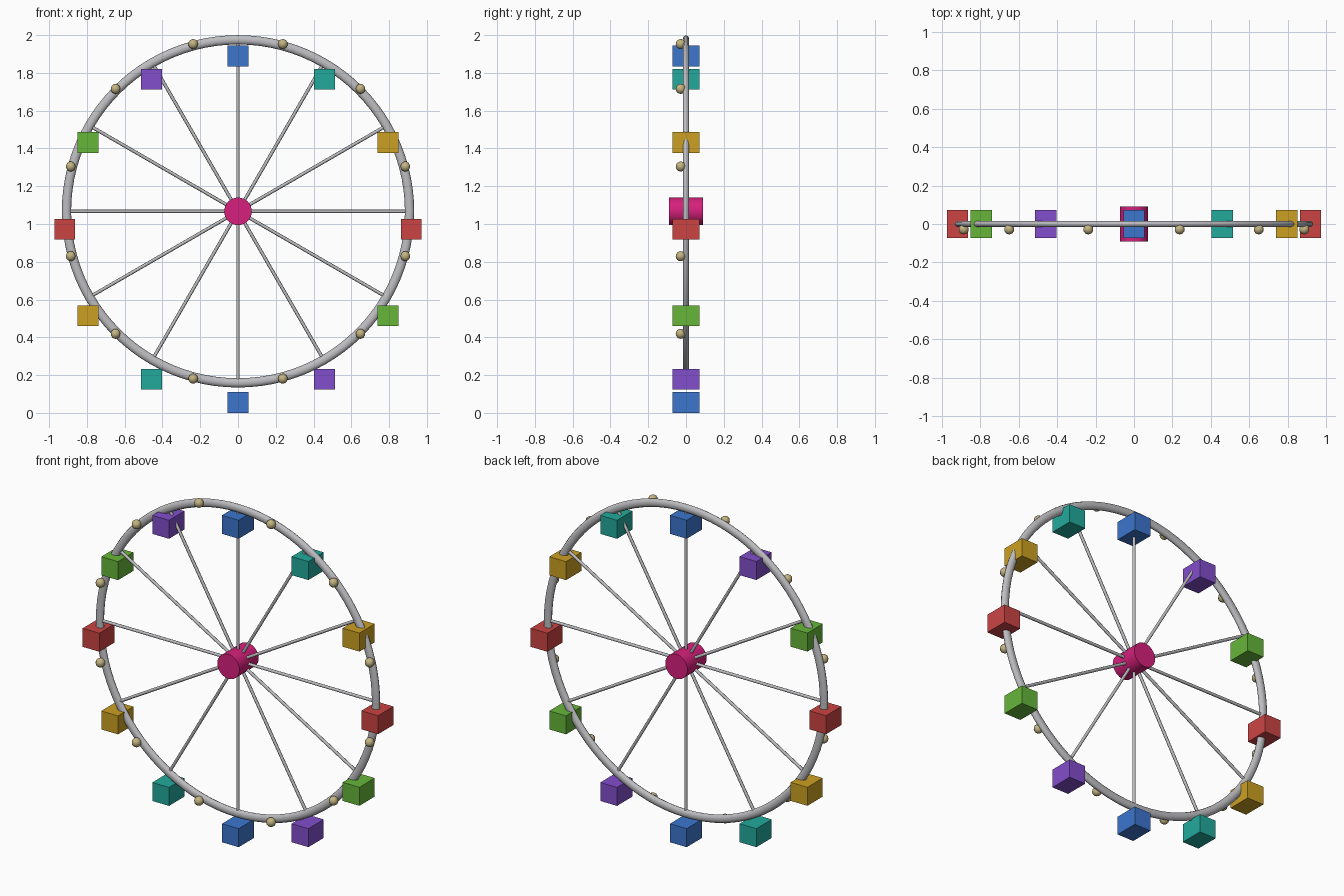
import bpy, bmesh, math
from mathutils import Matrix, Vector

if "Cube" in bpy.data.objects:
    bpy.data.objects.remove(bpy.data.objects["Cube"])

CZ = 1.067      # wheel centre height
R = 0.917       # radius at which cabins and bulbs sit


def lin(c):
    c /= 255
    return c / 12.92 if c <= 0.04045 else ((c + 0.055) / 1.055) ** 2.4


def material(name, r, g, b):
    m = bpy.data.materials.new(name)
    m.diffuse_color = (lin(r), lin(g), lin(b), 1)
    m.use_nodes = True
    m.node_tree.nodes["Principled BSDF"].inputs["Base Color"].default_value = m.diffuse_color
    return m


steel = material("steel grey", 190, 190, 194)
magenta = material("magenta", 214, 32, 124)
brass = material("pale brass", 196, 180, 130)
cabin_colours = [
    material("red", 204, 68, 68), material("gold", 204, 160, 34),
    material("teal", 34, 170, 156), material("blue", 60, 118, 206),
    material("purple", 130, 78, 204), material("green", 102, 182, 58),
]


def finish(name, bm, mat, smooth=None):
    bmesh.ops.recalc_face_normals(bm, faces=bm.faces)
    me = bpy.data.meshes.new(name)
    bm.to_mesh(me)
    bm.free()
    ob = bpy.data.objects.new(name, me)
    bpy.context.collection.objects.link(ob)
    me.materials.append(mat)
    if smooth:
        bpy.ops.object.select_all(action='DESELECT')
        ob.select_set(True)
        bpy.context.view_layer.objects.active = ob
        bpy.ops.object.shade_smooth_by_angle(angle=math.radians(smooth))
    return ob


def on_wheel(angle, radius, y=0.0, dz=0.0):
    return Vector((radius * math.cos(angle), y, CZ + radius * math.sin(angle) + dz))


# Rim: slightly flattened tube swept around the wheel axis
bm = bmesh.new()
SEG, SIDES = 96, 10
rings = []
for i in range(SEG):
    a = 2 * math.pi * i / SEG
    rings.append([bm.verts.new(on_wheel(a, 0.908 + 0.0245 * math.cos(t), 0.0175 * math.sin(t)))
                  for t in (2 * math.pi * j / SIDES for j in range(SIDES))])
for i in range(SEG):
    p, q = rings[i], rings[(i + 1) % SEG]
    for j in range(SIDES):
        k = (j + 1) % SIDES
        bm.faces.new((p[j], p[k], q[k], q[j]))
finish("rim", bm, steel, 50)

# Hub
bm = bmesh.new()
bmesh.ops.create_cone(bm, cap_ends=True, segments=32, radius1=0.073, radius2=0.073, depth=0.18,
                      matrix=Matrix.Translation((0, 0, CZ)) @ Matrix.Rotation(math.pi / 2, 4, 'X'))
finish("hub", bm, magenta, 40)

for i in range(12):
    a = math.radians(30 * i)

    # Spoke from hub to rim
    bm = bmesh.new()
    rot = Vector((math.cos(a), 0, math.sin(a))).to_track_quat('Z', 'Y').to_matrix().to_4x4()
    bmesh.ops.create_cone(bm, cap_ends=True, segments=8, radius1=0.009, radius2=0.009, depth=0.85,
                          matrix=Matrix.Translation(on_wheel(a, 0.465)) @ rot)
    finish(f"spoke_{i + 1}", bm, steel, 50)

    # Cabin hanging upright below its rim point
    bm = bmesh.new()
    bmesh.ops.create_cube(bm, size=1, matrix=Matrix.Translation(on_wheel(a, R, 0, -0.0945))
                          @ Matrix.Diagonal((0.11, 0.144, 0.11, 1)))
    finish(f"cabin_{i + 1}", bm, cabin_colours[i % 6])

    # Light bulb on the front of the rim, between cabins
    bm = bmesh.new()
    bmesh.ops.create_uvsphere(bm, u_segments=10, v_segments=8, radius=0.0265,
                              matrix=Matrix.Translation(on_wheel(a + math.radians(15), R, -0.028)))
    finish(f"bulb_{i + 1}", bm, brass, 60)
